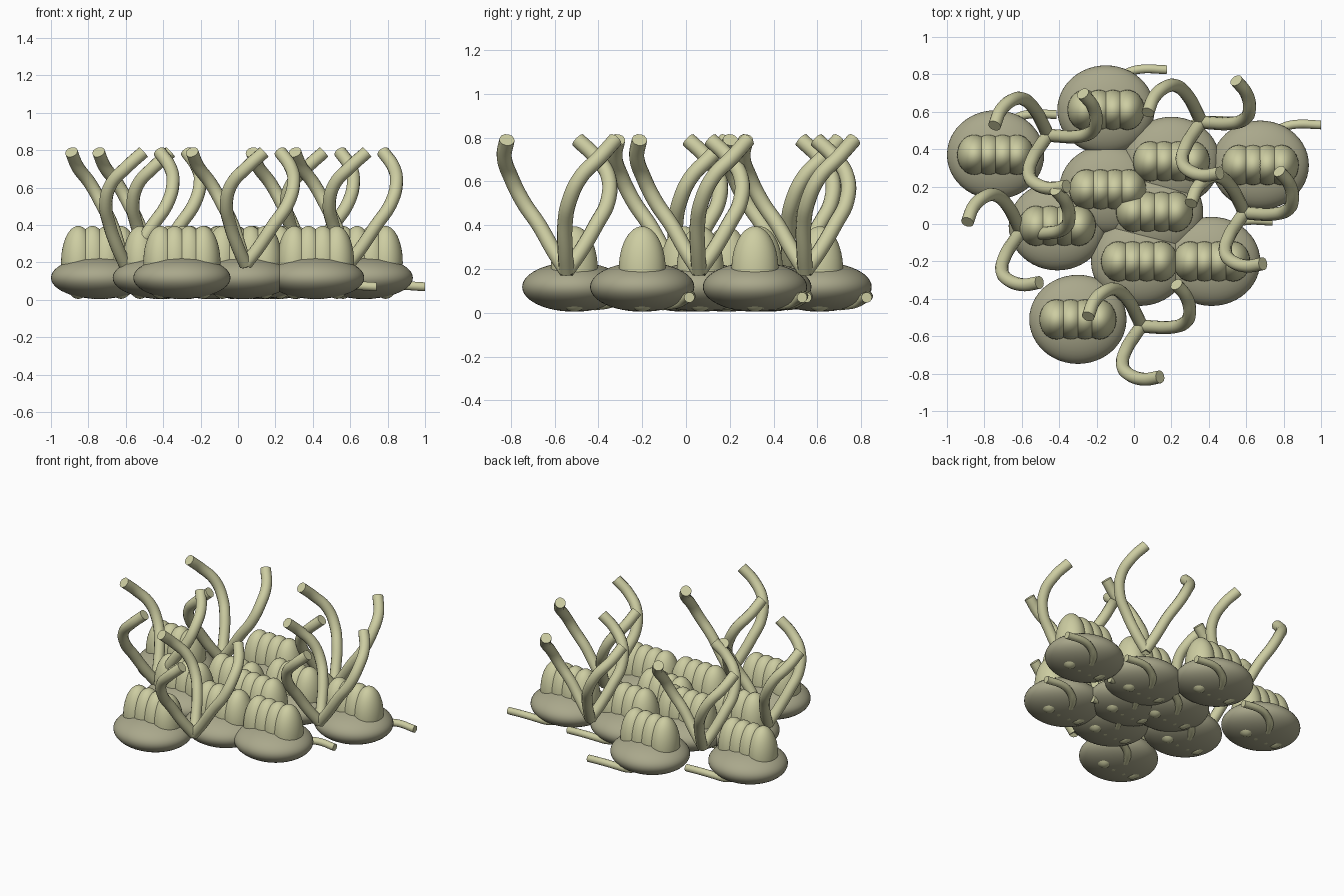
import bpy, math

if "Cube" in bpy.data.objects:
    bpy.data.objects.remove(bpy.data.objects["Cube"], do_unlink=True)


def make_material(name, rgb):
    mat = bpy.data.materials.new(name)
    mat.use_nodes = True
    mat.diffuse_color = (*rgb, 1)
    mat.node_tree.nodes["Principled BSDF"].inputs["Base Color"].default_value = (*rgb, 1)
    return mat


pale = make_material("pale_olive", (0.61, 0.61, 0.36))
dull = make_material("dull_olive", (0.40, 0.39, 0.26))


def place(name, mesh, location, turn=0):
    ob = bpy.data.objects.new(name, mesh)
    ob.location = location
    ob.rotation_euler.z = turn
    bpy.context.collection.objects.link(ob)
    return ob


def ellipsoid_mesh(name, radii, mat):
    bpy.ops.mesh.primitive_uv_sphere_add(segments=48, ring_count=24, radius=1)
    ob = bpy.context.object
    mesh = ob.data
    mesh.name = name
    for v in mesh.vertices:
        v.co = [c * r for c, r in zip(v.co, radii)]
    mesh.materials.append(mat)
    mesh.shade_smooth()
    bpy.data.objects.remove(ob)
    return mesh


def tube_mesh(name, points, radius, mat):
    curve = bpy.data.curves.new(name, "CURVE")
    curve.dimensions = "3D"
    curve.bevel_depth = radius
    curve.bevel_resolution = 4
    curve.resolution_u = 6
    curve.use_fill_caps = True
    spline = curve.splines.new("BEZIER")
    spline.bezier_points.add(len(points) - 1)
    for bp, p in zip(spline.bezier_points, points):
        bp.co = p
        bp.handle_left_type = bp.handle_right_type = "AUTO"
    ob = place(name, curve, (0, 0, 0))
    bpy.context.view_layer.update()
    mesh = bpy.data.meshes.new_from_object(ob.evaluated_get(bpy.context.evaluated_depsgraph_get()))
    bpy.data.objects.remove(ob)
    mesh.materials.clear()
    mesh.materials.append(mat)
    mesh.shade_smooth()
    mesh.set_sharp_from_angle(angle=math.radians(40))
    return mesh


# Shared part shapes
body = ellipsoid_mesh("body", (0.26, 0.238, 0.113), dull)
lobe = ellipsoid_mesh("lobe", (0.092, 0.107, 0.195), pale)
tail = tube_mesh("tail", [(0.02, 0.09, 0.035), (0.06, 0.16, 0.045), (0.12, 0.2, 0.065),
                          (0.18, 0.217, 0.075), (0.325, 0.215, 0.07)], 0.024, pale)

# Arm path as radius, angle and height, with its tip at angle zero
arm_path = [(0, -55, 0.19), (0.07, -55, 0.28), (0.15, -53, 0.4), (0.225, -47, 0.51),
            (0.265, -36, 0.62), (0.285, -18, 0.71), (0.29, 0, 0.79)]
arm = tube_mesh("arm", [(r * math.cos(math.radians(a)), r * math.sin(math.radians(a)), z)
                        for r, a, z in arm_path], 0.035, pale)

# Flattened bodies, each with a row of four lobes and a curved tail
bodies = [(-0.30, -0.51), (0.415, -0.2), (0.03, -0.2), (-0.41, -0.01), (-0.74, 0.37),
          (-0.15, 0.61), (0.2, 0.335), (0.675, 0.315), (-0.14, 0.185), (0.11, 0.065)]
for x, y in bodies:
    place("body", body, (x, y, 0.118))
    for i in range(4):
        place("lobe", lobe, (x + (i - 1.5) * 0.076, y, 0.2))
    place("tail", tail, (x, y, 0))

# Clusters of three twisting arms
clusters = [(0.04, -0.545), (-0.46, 0.475), (-0.605, -0.04), (0.36, 0.545), (0.59, 0.06)]
for x, y in clusters:
    for k in range(3):
        place("arm", arm, (x, y, 0), math.radians(50 + 120 * k))
